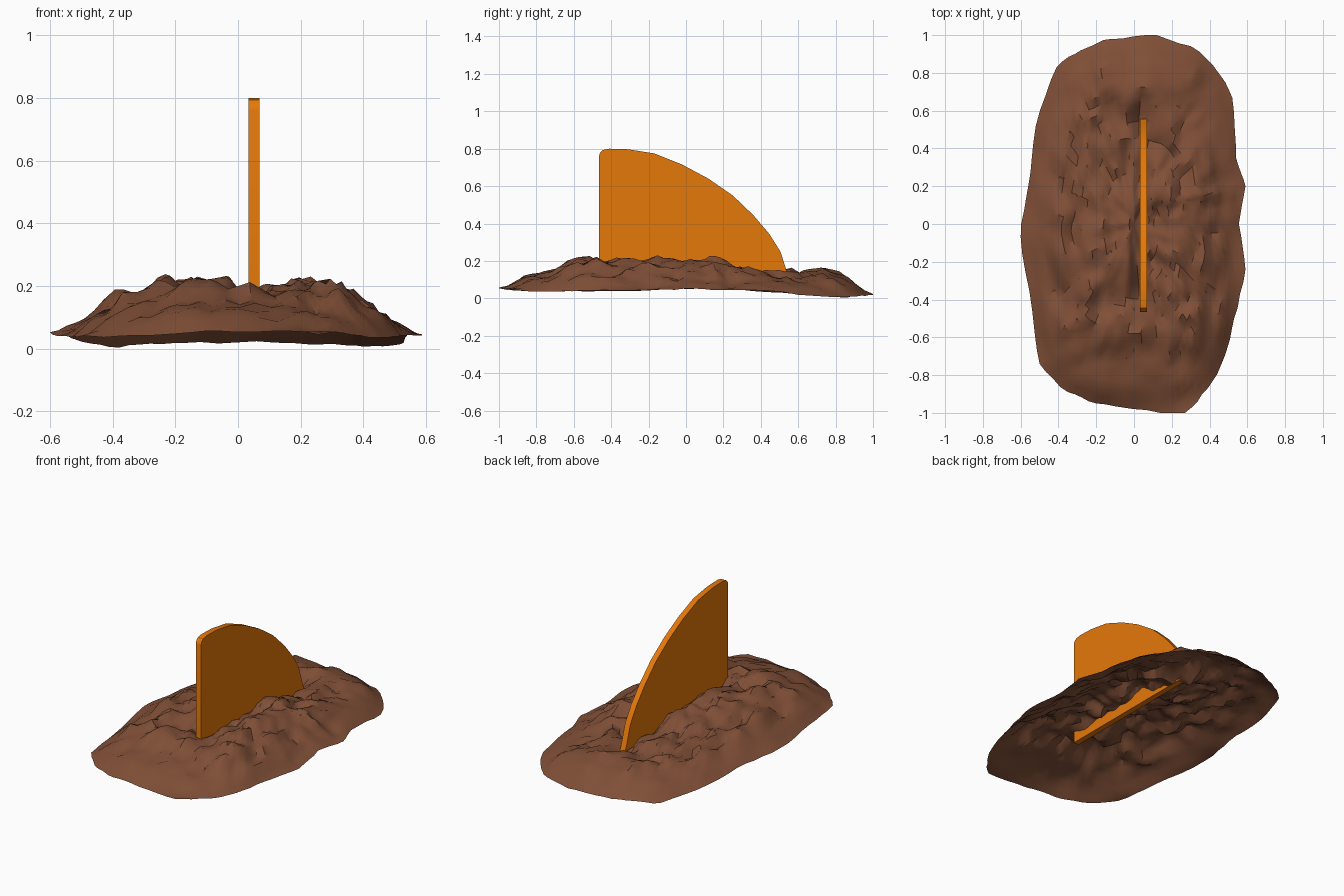
import bpy, bmesh, math
from mathutils import Vector, noise

if "Cube" in bpy.data.objects:
    bpy.data.objects.remove(bpy.data.objects["Cube"])


def material(name, rgb):
    m = bpy.data.materials.new(name)
    m.diffuse_color = (*rgb, 1)
    m.use_nodes = True
    m.node_tree.nodes["Principled BSDF"].inputs["Base Color"].default_value = m.diffuse_color
    return m


def lookup(table, v):
    """Linear interpolation in a list of (position, value) pairs."""
    if v <= table[0][0]:
        return table[0][1]
    for (a, p), (b, q) in zip(table, table[1:]):
        if v <= b:
            return p + (q - p) * (v - a) / (b - a)
    return table[-1][1]


def finish(bm, name, mat, angle):
    me = bpy.data.meshes.new(name)
    bm.to_mesh(me)
    bm.free()
    ob = bpy.data.objects.new(name, me)
    bpy.context.collection.objects.link(ob)
    me.materials.append(mat)
    bpy.ops.object.select_all(action='DESELECT')
    ob.select_set(True)
    bpy.context.view_layer.objects.active = ob
    bpy.ops.object.shade_smooth_by_angle(angle=math.radians(angle))
    return ob


dirt = material("dirt brown", (0.215, 0.078, 0.038))
orange = material("orange", (0.78, 0.19, 0.003))

# Dirt mound: open shell, outline seen from above
outline = [(0.12, 1.0), (0.35, 0.91), (0.44, 0.81), (0.52, 0.67), (0.54, 0.35), (0.59, 0.2),
           (0.555, 0.0), (0.59, -0.24), (0.53, -0.5), (0.48, -0.7), (0.39, -0.87),
           (0.27, -1.0), (0.0, -0.98), (-0.2, -0.95), (-0.35, -0.89), (-0.5, -0.74),
           (-0.54, -0.45), (-0.6, -0.07), (-0.56, 0.2), (-0.52, 0.52), (-0.41, 0.83),
           (-0.28, 0.92), (-0.12, 0.98)]
# Ridge height and rim height along y, and the cross-section shape
ridge = [(-1, .055), (-.85, .115), (-.7, .16), (-.58, .20), (-.5, .205), (-.4, .19),
         (-.3, .205), (-.15, .205), (0, .19), (.15, .195), (.25, .17), (.4, .15),
         (.53, .125), (.62, .12), (.75, .145), (.85, .11), (.93, .055), (1, .02)]
rim = [(-1, .055), (-.85, .035), (-.3, .04), (0, .055), (.4, .04), (.6, .02),
       (.85, .005), (1, .02)]
section = [(0, 1), (.35, 1), (.5, .88), (.65, .7), (.78, .43), (.88, .18), (1, 0)]
# depth of the furrow along the fin
furrow = [(-.6, 0), (-.45, .02), (-.2, .03), (.1, .03), (.4, .04), (.55, .035), (.65, 0)]


def height(x, y, r):
    low = lookup(rim, y)
    half = 0.59 * max(0.05, 1 - (abs(y) / 1.04) ** 4) ** 0.5
    z = low + (lookup(ridge, y) - low) * lookup(section, abs(x) / half)
    z -= lookup(furrow, y) * math.exp(-((x - 0.05) / 0.08) ** 2)
    # lumps: broad, then steep and crumbly
    n = noise.noise(Vector((x * 6, y * 5, 3.7))) * 0.04
    n += noise.noise(Vector((x * 14, y * 10, 8.1))) * 0.04
    n += noise.noise(Vector((x * 26, y * 18, 2.4))) * 0.016
    fade = min(1, (1 - r) / 0.3)
    z = low + (z - low) * min(1, (1 - r) / 0.06) + n * (fade + 0.15)
    return min(0.238, max(0.0, z))


# even samples round the outline
pts = [Vector(p) for p in outline]
n = len(pts)
SUB, RINGS = 4, 22
loop = []
for i in range(n):
    a, b, c, d = (pts[(i + k) % n] for k in (-1, 0, 1, 2))
    for k in range(SUB):
        t = k / SUB
        soft = 0.5 * (2 * b + (c - a) * t + (2 * a - 5 * b + 4 * c - d) * t * t
                      + (3 * b - a - 3 * c + d) * t ** 3)
        p = b.lerp(c, t).lerp(soft, 0.6)
        if k:  # ragged edge
            p = p * (1 + 0.015 * noise.noise(Vector((p.x * 12, p.y * 12, 4.2))))
        p.x, p.y = max(-.6, min(.6, p.x)), max(-1, min(1, p.y))
        loop.append(p)

bm = bmesh.new()
rings = []
for j in range(1, RINGS + 1):
    r = j / RINGS
    row = []
    for p in loop:
        q = p * r
        wob = 0.03 * min(r, 1 - r)
        x = q.x + wob * noise.noise(Vector((q.x * 9, q.y * 9, 1.3)))
        y = q.y + wob * noise.noise(Vector((q.x * 9, q.y * 9, 5.9)))
        row.append(bm.verts.new((x, y, height(x, y, r))))
    rings.append(row)
top = bm.verts.new((0, 0, height(0, 0, 0)))
m = len(loop)
for i in range(m):
    k = (i + 1) % m
    # outline runs clockwise, so faces are wound to point up
    bm.faces.new((top, rings[0][k], rings[0][i]))
    for inner, outer in zip(rings, rings[1:]):
        bm.faces.new((inner[i], inner[k], outer[k], outer[i]))
finish(bm, "dirt_mound", dirt, 35)

# Upright fin plate
profile = [(-.465, .10), (.557, .10), (.54, .14), (.505, .25), (.445, .345), (.36, .445),
           (.25, .55), (.12, .64), (-.02, .715), (-.17, .775), (-.31, .797), (-.41, .8),
           (-.445, .793), (-.46, .778), (-.465, .76)]
bm = bmesh.new()
face = bm.faces.new([bm.verts.new((0.033, y, z)) for y, z in profile])
ext = bmesh.ops.extrude_face_region(bm, geom=[face])
bmesh.ops.translate(bm, vec=(0.036, 0, 0),
                    verts=[v for v in ext['geom'] if isinstance(v, bmesh.types.BMVert)])
bmesh.ops.recalc_face_normals(bm, faces=bm.faces)
finish(bm, "fin", orange, 30)
